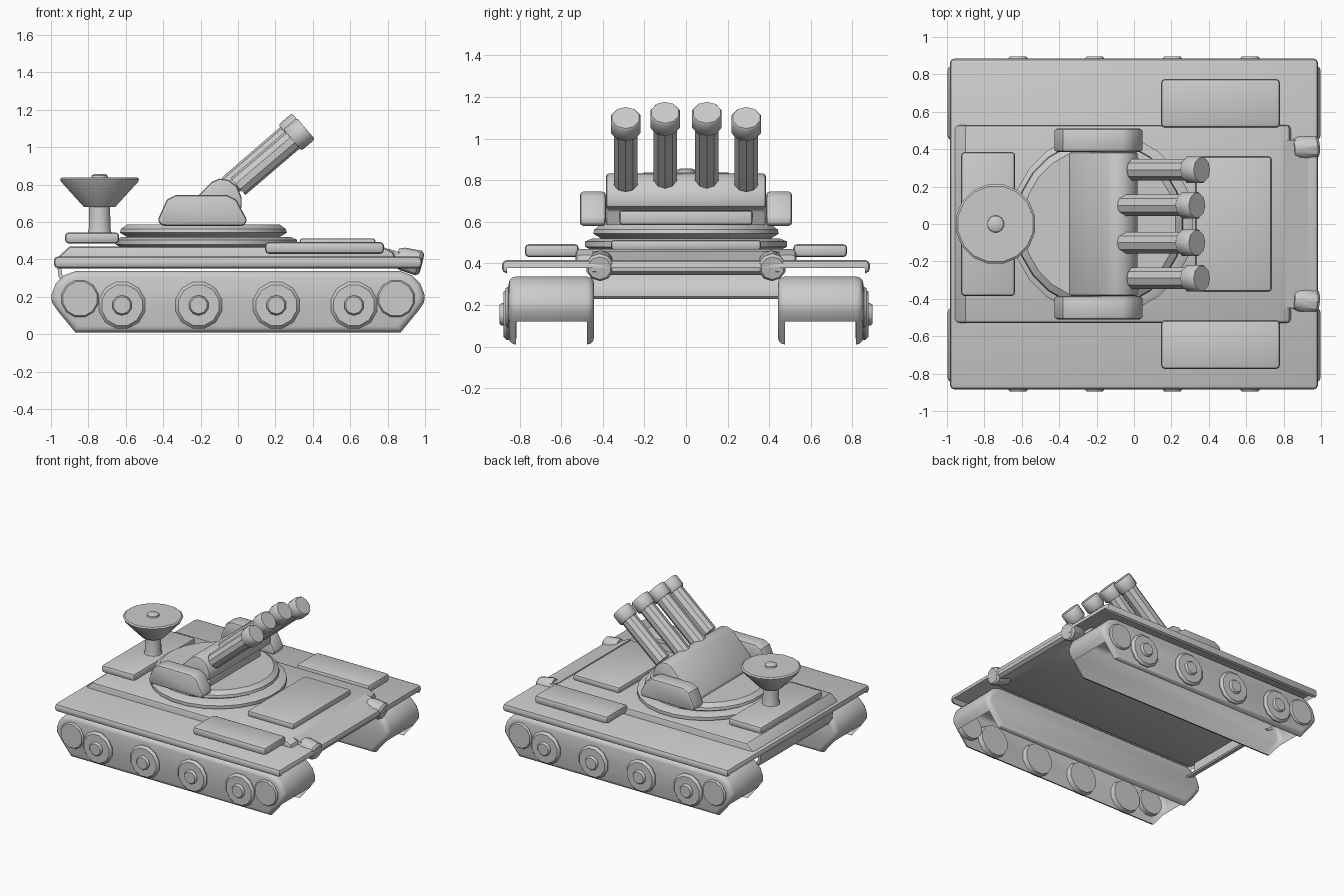
import bpy, bmesh
from math import radians, cos, sin, pi
from mathutils import Vector

if "Cube" in bpy.data.objects:
    bpy.data.objects.remove(bpy.data.objects["Cube"])

grey = bpy.data.materials.new("armour_grey")
grey.use_nodes = True
COLOUR = (0.6, 0.6, 0.6, 1)
grey.diffuse_color = COLOUR
grey.node_tree.nodes["Principled BSDF"].inputs["Base Color"].default_value = COLOUR


def finish(name, bm, angle=35):
    bmesh.ops.recalc_face_normals(bm, faces=bm.faces)
    mesh = bpy.data.meshes.new(name)
    bm.to_mesh(mesh)
    bm.free()
    mesh.materials.append(grey)
    ob = bpy.data.objects.new(name, mesh)
    bpy.context.collection.objects.link(ob)
    bpy.ops.object.select_all(action="DESELECT")
    ob.select_set(True)
    bpy.context.view_layer.objects.active = ob
    bpy.ops.object.shade_smooth_by_angle(angle=radians(angle))
    return ob


def prism(name, profile, y0, y1, bevel=0.0, segments=2, open_below=None):
    """Extrude an x-z profile along y, round it, optionally open its underside."""
    bm = bmesh.new()
    base = bm.faces.new([bm.verts.new((x, y0, z)) for x, z in profile])
    new = bmesh.ops.extrude_face_region(bm, geom=[base])["geom"]
    bmesh.ops.translate(bm, vec=(0, y1 - y0, 0),
                        verts=[g for g in new if isinstance(g, bmesh.types.BMVert)])
    bmesh.ops.recalc_face_normals(bm, faces=bm.faces)
    if bevel:
        sharp = [e for e in bm.edges if e.calc_face_angle(0) > 0.9]
        bmesh.ops.bevel(bm, geom=sharp, offset=bevel, segments=segments,
                        profile=0.5, affect="EDGES", clamp_overlap=True)
    if open_below is not None:
        def wide(f):
            ys = [v.co.y for v in f.verts]
            return max(ys) - min(ys) > 0.2
        low = [f for f in bm.faces if wide(f) and abs(f.normal.y) < 0.5
               and f.calc_center_median().z < open_below]
        bmesh.ops.delete(bm, geom=low, context="FACES")
    return finish(name, bm)


def box(name, x, y, z, bevel=0.02, **kw):
    return prism(name, [(x[0], z[0]), (x[1], z[0]), (x[1], z[1]), (x[0], z[1])],
                 y[0], y[1], bevel, **kw)


def lathe(name, rings, origin, axis, sides):
    """Stack rings of (radius, distance) along an axis."""
    bm = bmesh.new()
    turn = Vector(axis).to_track_quat("Z", "Y")
    loops = []
    for r, d in rings:
        pts = [(r * cos(2 * pi * (i + 0.5) / sides), r * sin(2 * pi * (i + 0.5) / sides), d)
               for i in range(sides)]
        loops.append([bm.verts.new(turn @ Vector(p) + Vector(origin)) for p in pts])
    for a, b in zip(loops, loops[1:]):
        for i in range(sides):
            j = (i + 1) % sides
            bm.faces.new((a[i], a[j], b[j], b[i]))
    bm.faces.new(loops[0])
    bm.faces.new(loops[-1])
    return finish(name, bm)


# Hull: fender slab, raised deck, nose and curved tail plate
box("fender_slab", (-0.985, 0.985), (-0.885, 0.885), (0.352, 0.417), 0.025, open_below=0.376)
prism("hull_deck", [(-0.975, 0.385), (-0.955, 0.42), (-0.9, 0.47), (0.77, 0.47),
                    (0.83, 0.44), (0.85, 0.385)], -0.53, 0.53, 0.03)
prism("nose_plate", [(0.8, 0.46), (0.98, 0.4), (0.975, 0.36), (0.95, 0.345), (0.82, 0.39)],
      -0.45, 0.45)
prism("tail_plate", [(-0.97, 0.4), (-0.96, 0.31), (-0.93, 0.26), (-0.87, 0.23),
                     (-0.86, 0.24), (-0.91, 0.27), (-0.94, 0.32), (-0.95, 0.4)], -0.45, 0.45)

# Deck boxes and hatch
box("rear_box", (-0.925, -0.635), (-0.385, 0.385), (0.485, 0.545))
box("front_hatch", (0.33, 0.735), (-0.36, 0.36), (0.465, 0.513), 0.015)

# Track side outline, listed from the bottom rear corner round the top
track_outline = [(-0.87, 0.01), (-0.96, 0.12), (-0.995, 0.17), (-0.998, 0.21), (-0.975, 0.27),
                 (-0.93, 0.315), (-0.87, 0.337), (0.87, 0.337), (0.93, 0.315), (0.975, 0.27),
                 (0.998, 0.21), (0.995, 0.17), (0.96, 0.12), (0.87, 0.01)]
# Armoured pods beside the launcher
pod_outline = [(-0.43, 0.61), (-0.38, 0.72), (-0.33, 0.745), (-0.06, 0.745),
               (-0.01, 0.72), (0.05, 0.61), (0.035, 0.58), (-0.41, 0.58)]

for side, s in (("left", 1), ("right", -1)):
    # Left and right are seen along the y axis here
    prism(side + "_track", track_outline, s * 0.442, s * 0.852, 0.034, 3, open_below=0.12)
    for n, x in enumerate((-0.62, -0.21, 0.205, 0.62)):
        lathe(f"{side}_road_wheel_{n + 1}", [(0.12, 0), (0.128, 0.045), (0.112, 0.062)],
              (x, s * 0.815, 0.155), (0, s, 0), 12)
        lathe(f"{side}_wheel_hub_{n + 1}", [(0.055, 0), (0.053, 0.015), (0.046, 0.023)],
              (x, s * 0.873, 0.155), (0, s, 0), 10)
    for end, x in (("front", 0.845), ("rear", -0.845)):
        lathe(f"{side}_{end}_sprocket", [(0.1, 0), (0.102, 0.04), (0.094, 0.052)],
              (x, s * 0.815, 0.19), (0, s, 0), 12)
    box(side + "_fender_box", (0.145, 0.78), (s * 0.515, s * 0.775), (0.43, 0.493))
    lathe(side + "_headlight", [(0.05, 0), (0.062, 0.03), (0.068, 0.12), (0.056, 0.135)],
          (0.85, s * 0.405, 0.41), (1, s * 0.08, -0.25), 10)
    prism(side + "_launcher_pod", pod_outline, s * 0.385, s * 0.51, 0.035)

# Turret ring
lathe("turret_ring", [(0.46, 0), (0.49, 0.015), (0.49, 0.04), (0.455, 0.055)],
      (-0.17, 0, 0.465), (0, 0, 1), 24)
lathe("turret_plate", [(0.4, 0), (0.45, 0.03), (0.445, 0.05), (0.41, 0.075)],
      (-0.185, 0, 0.513), (0, 0, 1), 24)

# Launcher body
prism("launcher_body", [(-0.35, 0.58), (-0.34, 0.61), (-0.14, 0.815), (-0.1, 0.832),
                        (-0.05, 0.825), (-0.005, 0.79), (0.02, 0.73), (0.02, 0.67),
                        (-0.05, 0.66), (-0.07, 0.58)], -0.385, 0.385, 0.015)
box("launcher_sill", (-0.08, -0.02), (-0.32, 0.32), (0.585, 0.655), 0.015)

# Four launch tubes, the inner pair set slightly higher
for n, y in enumerate((-0.29, -0.1, 0.1, 0.29)):
    inner = abs(y) < 0.2
    start = Vector((-0.05, y, 0.79) if inner else (0, y, 0.79))
    tip = Vector((0.337, y, 1.125) if inner else (0.363, y, 1.1))
    length = (tip - start).length
    lathe(f"launch_tube_{n + 1}", [(0.06, 0), (0.06, length - 0.05)], start, tip - start, 10)
    lathe(f"tube_muzzle_{n + 1}",
          [(0.068, length - 0.095), (0.075, length - 0.085), (0.075, length - 0.01),
           (0.068, length)], start, tip - start, 10)

# Radar dish on its stem
lathe("dish_stem", [(0.068, 0), (0.06, 0.03), (0.058, 0.16)], (-0.74, 0, 0.535), (0, 0, 1), 12)
lathe("radar_dish", [(0.085, 0), (0.21, 0.135), (0.216, 0.15), (0.205, 0.158)],
      (-0.74, 0, 0.68), (0, 0, 1), 16)
lathe("dish_knob", [(0.047, 0), (0.044, 0.017), (0.03, 0.025)], (-0.74, 0, 0.832), (0, 0, 1), 12)
